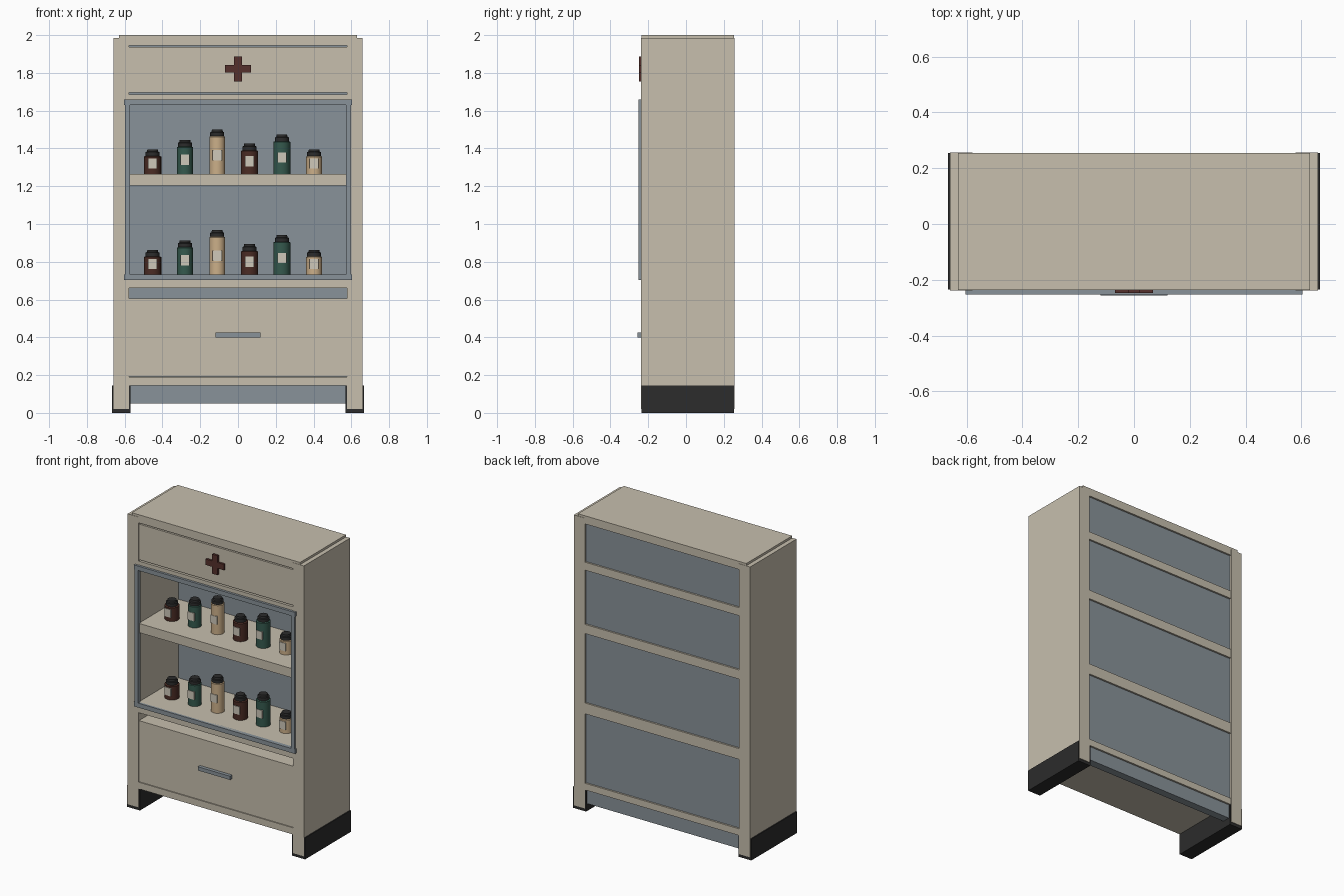
import bpy
import bmesh
import math

cube = bpy.data.objects.get("Cube")
if cube:
    bpy.data.objects.remove(cube, do_unlink=True)


def material(name, rgb):
    m = bpy.data.materials.new(name)
    m.use_nodes = True
    m.diffuse_color = (*rgb, 1)
    m.node_tree.nodes["Principled BSDF"].inputs["Base Color"].default_value = (*rgb, 1)
    return m


CREAM = material("cream paint", (0.57, 0.52, 0.42))
STEEL = material("blue grey steel", (0.25, 0.29, 0.32))
BLACK = material("black rubber", (0.025, 0.025, 0.025))
RED = material("dark red", (0.09, 0.03, 0.025))
BROWN = material("brown glass", (0.07, 0.025, 0.018))
GREEN = material("green glass", (0.035, 0.1, 0.075))
TAN = material("tan ceramic", (0.6, 0.43, 0.25))
LABEL = material("label paper", (0.62, 0.58, 0.49))


def add_mesh(name, bm, mat):
    bmesh.ops.recalc_face_normals(bm, faces=bm.faces)
    mesh = bpy.data.meshes.new(name)
    bm.to_mesh(mesh)
    bm.free()
    mesh.materials.append(mat)
    ob = bpy.data.objects.new(name, mesh)
    bpy.context.collection.objects.link(ob)
    return ob


def box(name, mat, x, y, z):
    """Box spanning the given (low, high) ranges."""
    bm = bmesh.new()
    bmesh.ops.create_cube(bm, size=1)
    for v in bm.verts:
        v.co = [r[0] if c < 0 else r[1] for c, r in zip(v.co, (x, y, z))]
    return add_mesh(name, bm, mat)


def mirrored(name, mat, x, y, z):
    box("left_" + name, mat, x, y, z)
    box("right_" + name, mat, (-x[1], -x[0]), y, z)


def lathe(name, mat, profile, location):
    """Spin a radius/height profile around the vertical axis."""
    bm = bmesh.new()
    verts = [bm.verts.new((r, 0, h)) for r, h in profile]
    edges = [bm.edges.new(pair) for pair in zip(verts, verts[1:])]
    bmesh.ops.spin(bm, geom=verts + edges, cent=(0, 0, 0), axis=(0, 0, 1),
                   angle=math.tau, steps=20)
    bmesh.ops.remove_doubles(bm, verts=bm.verts, dist=0.0001)
    ob = add_mesh(name, bm, mat)
    ob.location = location
    bpy.ops.object.select_all(action="DESELECT")
    bpy.context.view_layer.objects.active = ob
    ob.select_set(True)
    bpy.ops.object.shade_smooth_by_angle(angle=math.radians(35))


FRONT, BACK = -0.238, 0.257

# Side walls and rubber boots
mirrored("side_wall", CREAM, (0.578, 0.66), (FRONT, BACK), (0.02, 1.985))
mirrored("boot", BLACK, (0.57, 0.667), (FRONT + 0.003, BACK - 0.003), (0, 0.145))

# Boards running the full depth, also seen as rails at the back
box("top_board", CREAM, (-0.63, 0.63), (FRONT + 0.002, BACK - 0.002), (1.945, 2))
rails = {"cabinet_ceiling": (1.632, 1.686), "middle_shelf": (1.203, 1.265),
         "lower_shelf": (0.66, 0.733), "bottom_board": (0.145, 0.19)}
for name, z in rails.items():
    box(name, CREAM, (-0.595, 0.595), (FRONT + 0.002, BACK - 0.002), z)

# Back sheet reaching below the bottom board
box("back_sheet", STEEL, (-0.58, 0.58), (0.19, 0.243), (0.05, 1.96))

# Header panel and drawer with shadow gaps
box("header_panel", CREAM, (-0.579, 0.579), (FRONT + 0.004, -0.18), (1.695, 1.936))
box("drawer", CREAM, (-0.579, 0.579), (FRONT + 0.004, 0.18), (0.193, 0.606))
box("drawer_handle", STEEL, (-0.12, 0.12), (-0.257, -0.23), (0.4, 0.425))

# Display opening frame
for name, z in (("top", (1.63, 1.66)), ("bottom", (0.703, 0.733))):
    box(name + "_frame_bar", STEEL, (-0.603, 0.603), (-0.252, -0.225), z)
mirrored("frame_bar", STEEL, (0.572, 0.598), (-0.252, -0.225), (0.733, 1.63))

# Cross emblem
box("cross_upright", RED, (-0.02, 0.02), (-0.248, -0.23), (1.755, 1.887))
mirrored("cross_arm", RED, (0.02, 0.068), (-0.248, -0.23), (1.801, 1.841))

# Bottles: glass, radius, height
bottles = [(BROWN, 0.046, 0.13), (GREEN, 0.042, 0.18), (TAN, 0.042, 0.235),
           (BROWN, 0.046, 0.16), (GREEN, 0.045, 0.208), (TAN, 0.042, 0.13)]
for row, shelf in (("upper", rails["middle_shelf"][1]), ("lower", rails["lower_shelf"][1])):
    for i, (glass, r, h) in enumerate(bottles):
        x, y, tag = -0.452 + 0.171 * i, -0.06, f"{row}_{i + 1}"
        neck = h - 0.035
        lathe("bottle_" + tag, glass,
              [(0, 0), (r, 0), (r, neck - 0.004), (r - 0.006, neck), (0, neck)], (x, y, shelf))
        lathe("cap_" + tag, BLACK,
              [(0, 0), (0.037, 0), (0.037, 0.02), (0.03, 0.023), (0.028, 0.035), (0, 0.035)],
              (x, y, shelf + neck))
        mid = shelf + 0.42 * h
        box("label_" + tag, LABEL, (x - 0.024, x + 0.024),
            (y - r - 0.002, y - r + 0.007), (mid - 0.027, mid + 0.027))
